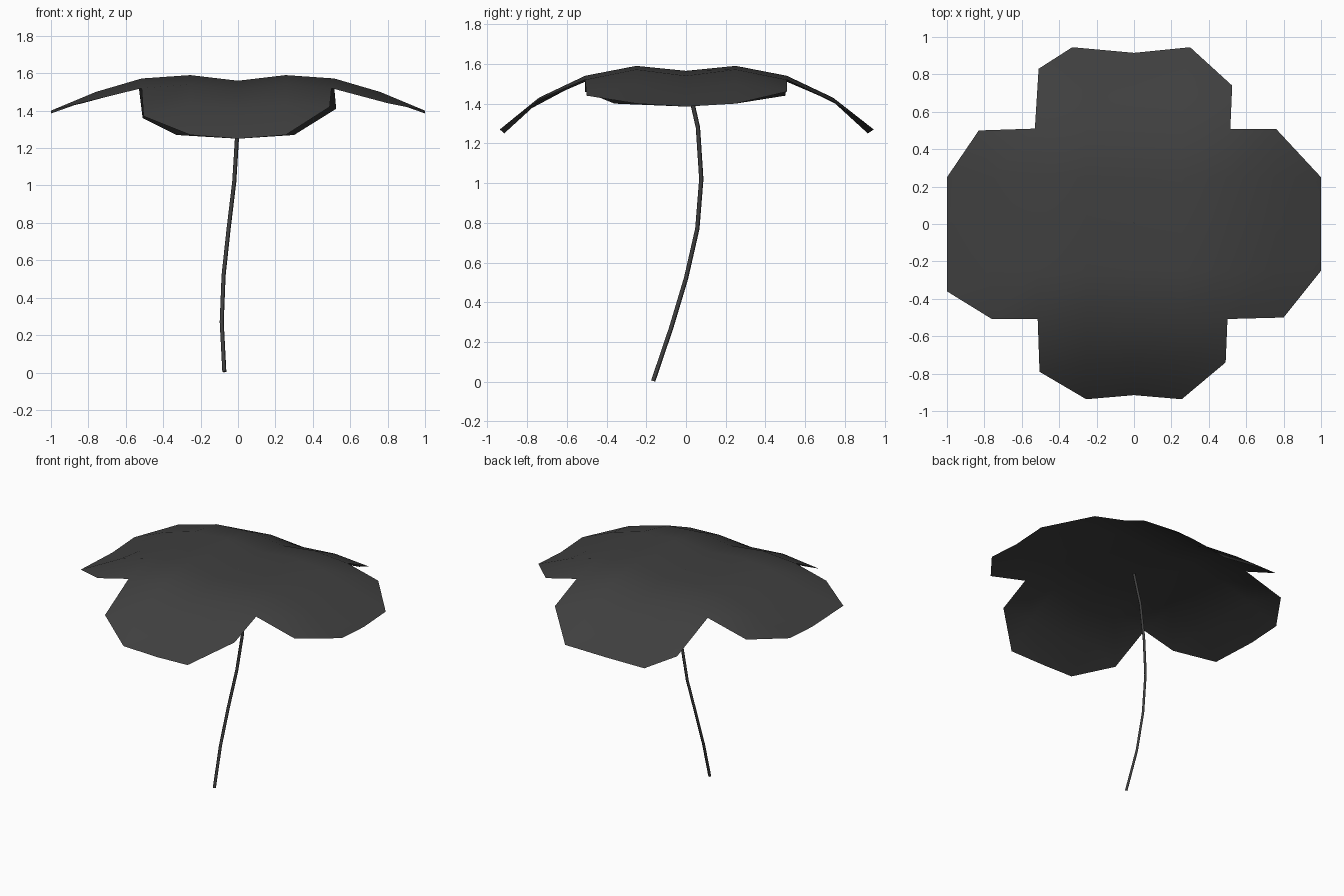
import bpy, bmesh

if "Cube" in bpy.data.objects:
    bpy.data.objects.remove(bpy.data.objects["Cube"])

dark = bpy.data.materials.new("dark_grey")
dark.diffuse_color = (0.05, 0.05, 0.05, 1)
dark.use_nodes = True
dark.node_tree.nodes["Principled BSDF"].inputs["Base Color"].default_value = dark.diffuse_color

# Leaf heights on a quarter grid: rows by |y| step, columns by |x| step
heights = [
    [1.53, 1.565, 1.54, 1.47, 1.385],
    [1.56, 1.59, 1.572, 1.50, 1.40],
    [1.51, 1.54, 1.52, 1.46],
    [1.41, 1.43, 1.42],
    [1.25, 1.27],
]
ys = [0, 0.25, 0.508, 0.74, 0.937]
xs = [0, 0.255, 0.515, 0.76, 1.0]

# Uneven rim corners, keyed by grid step (x, y)
rim = {
    (-2, 3): (-0.51, 0.83, 1.36), (-1, 4): (-0.33, 0.945, 1.27),
    (1, 4): (0.30, 0.945, 1.27), (2, 3): (0.525, 0.74, 1.41),
    (-2, -3): (-0.505, -0.79, 1.37), (2, -3): (0.49, -0.74, 1.42),
    (0, 4): (0, 0.915, 1.25), (0, -4): (0, -0.915, 1.25),
    (3, -2): (0.80, -0.50, 1.44), (-3, 2): (-0.83, 0.50, 1.44),
    (-4, -1): (-1.0, -0.36, 1.40), (2, -2): (0.50, -0.508, 1.52),
    (-2, 2): (-0.53, 0.51, 1.52),
}

# Four-lobed leaf canopy
bm = bmesh.new()
grid = {}
for i in range(-4, 5):
    for j in range(-4, 5):
        a, b = abs(i), abs(j)
        if a >= len(heights[b]):
            continue
        p = (xs[a] * (1 if i > 0 else -1), ys[b] * (1 if j > 0 else -1), heights[b][a])
        grid[i, j] = bm.verts.new(rim.get((i, j), p))
for i in range(-4, 4):
    for j in range(-4, 4):
        # skip the notches between lobes
        if max(abs(i + 0.5), 0) > 2 and abs(j + 0.5) > 2:
            continue
        corners = [(i, j), (i + 1, j), (i + 1, j + 1), (i, j + 1)]
        bm.faces.new([grid[c] for c in corners if c in grid])
for f in bm.faces:
    f.smooth = True
mesh = bpy.data.meshes.new("leaf")
bm.to_mesh(mesh)
bm.free()
mesh.materials.append(dark)
bpy.context.collection.objects.link(bpy.data.objects.new("leaf", mesh))

# Curved stem
path = [(-0.073, -0.165, 0.004), (-0.087, -0.075, 0.27), (-0.077, 0, 0.52),
        (-0.05, 0.057, 0.77), (-0.02, 0.077, 1.02), (-0.004, 0.06, 1.28),
        (0, 0.035, 1.39), (0, 0, 1.53)]
curve = bpy.data.curves.new("stem", "CURVE")
curve.dimensions = "3D"
curve.bevel_depth = 0.011
curve.bevel_resolution = 0
curve.use_fill_caps = True
spline = curve.splines.new("POLY")
spline.points.add(len(path) - 1)
for pt, co in zip(spline.points, path):
    pt.co = (*co, 1)
curve.materials.append(dark)
stem = bpy.data.objects.new("stem", curve)
bpy.context.collection.objects.link(stem)
bpy.context.view_layer.objects.active = stem
stem.select_set(True)
bpy.ops.object.convert(target="MESH")
